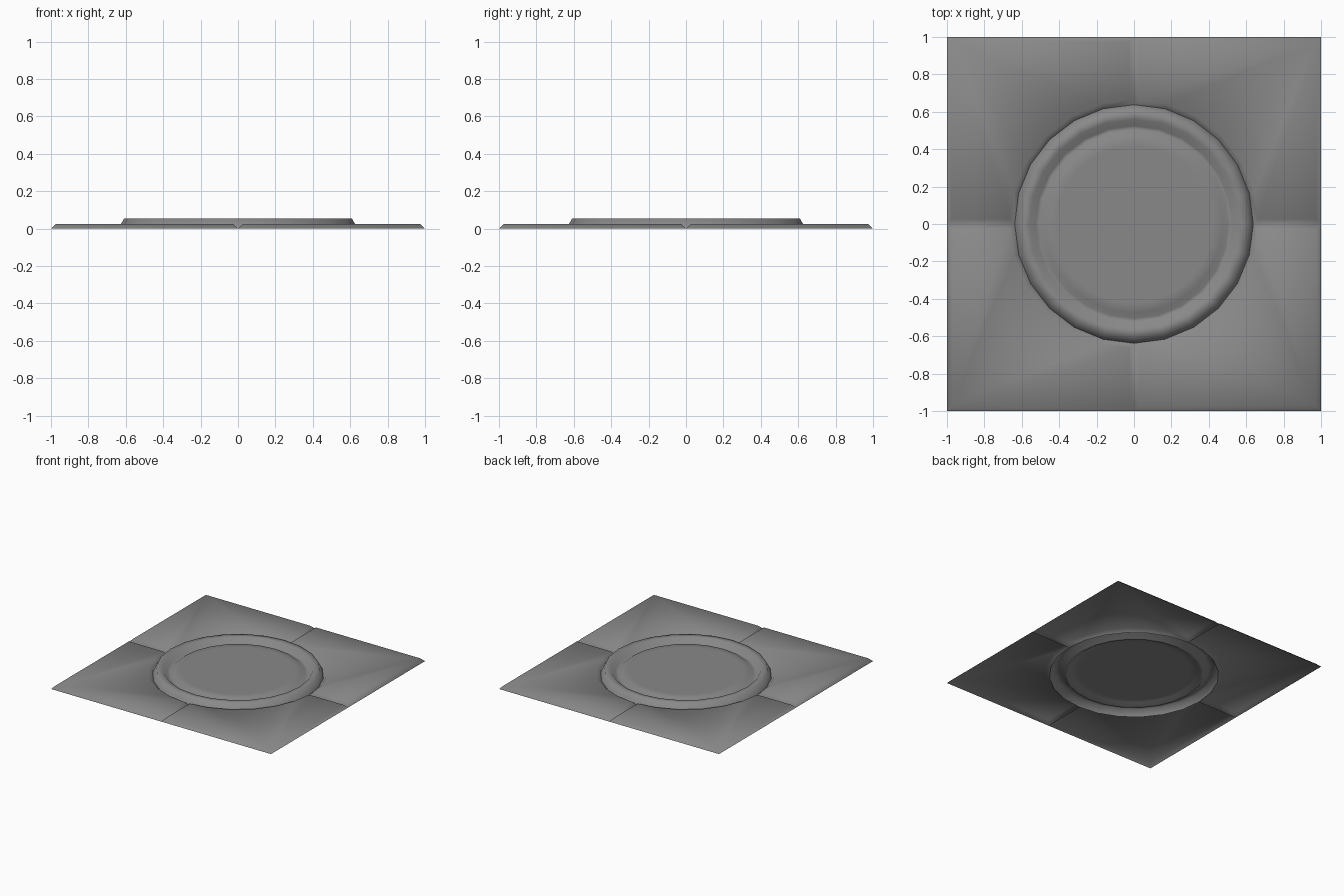
import bpy, bmesh, math

if "Cube" in bpy.data.objects:
    bpy.data.objects.remove(bpy.data.objects["Cube"])

SEGS = 24
TOP = 0.026      # height of the tile faces
CREST = 0.054    # height of the raised ring
BEV = 0.026      # bevel width

grey = bpy.data.materials.new("stone_grey")
grey.diffuse_color = (0.25, 0.25, 0.25, 1)
grey.use_nodes = True
grey.node_tree.nodes["Principled BSDF"].inputs["Base Color"].default_value = grey.diffuse_color


def make(name, verts, faces):
    me = bpy.data.meshes.new(name)
    me.from_pydata(verts, [], faces)
    # weld shared seam points so the shading runs smoothly across
    bm = bmesh.new()
    bm.from_mesh(me)
    bmesh.ops.remove_doubles(bm, verts=bm.verts, dist=0.0005)
    for f in bm.faces:
        f.smooth = True
    bm.to_mesh(me)
    bm.free()
    me.materials.append(grey)
    ob = bpy.data.objects.new(name, me)
    bpy.context.collection.objects.link(ob)
    return ob


def quadrant_outline(inset):
    """Quarter of the square with a round bite at the centre."""
    r = 0.638 + inset
    start = math.asin(inset / r)
    n = SEGS // 4
    arc = []
    for i in range(n + 1):
        a = i * math.pi / 2 / n
        a = min(max(a, start), math.pi / 2 - start)
        arc.append((r * math.cos(a), r * math.sin(a)))
    o = 1 - inset
    return [(o, inset), (o, o), (inset, o)] + arc[::-1]


# Floor slab: four bevelled quadrants meeting in V-shaped seams
low, high = quadrant_outline(0), quadrant_outline(BEV)
n = len(low)
verts, faces = [], []
for k in range(4):
    c, s = round(math.cos(k * math.pi / 2)), round(math.sin(k * math.pi / 2))
    b = len(verts)
    verts += [(x * c - y * s, x * s + y * c, z)
              for loop, z in ((low, 0), (high, TOP)) for x, y in loop]
    faces += [(b + i, b + (i + 1) % n, b + n + (i + 1) % n, b + n + i) for i in range(n)]
    faces.append(tuple(range(b + n, b + 2 * n)))
make("floor_quadrants", verts, faces)


def lathe(name, profile):
    verts = [(r * math.cos(2 * math.pi * i / SEGS), r * math.sin(2 * math.pi * i / SEGS), z)
             for r, z in profile for i in range(SEGS)]
    faces = []
    for j in range(len(profile) - 1):
        for i in range(SEGS):
            a, b = j * SEGS + i, j * SEGS + (i + 1) % SEGS
            faces.append((a, b, b + SEGS, a + SEGS))
    faces.append(tuple(range((len(profile) - 1) * SEGS, len(profile) * SEGS)))
    return make(name, verts, faces)


# Raised ring, groove and flat centre disc in one turned surface
lathe("ring_and_disc", [(0.638, 0), (0.61, CREST), (0.56, CREST), (0.525, 0.015),
                        (0.505, 0.015), (0.475, 0.035), (0.42, 0.035)])
